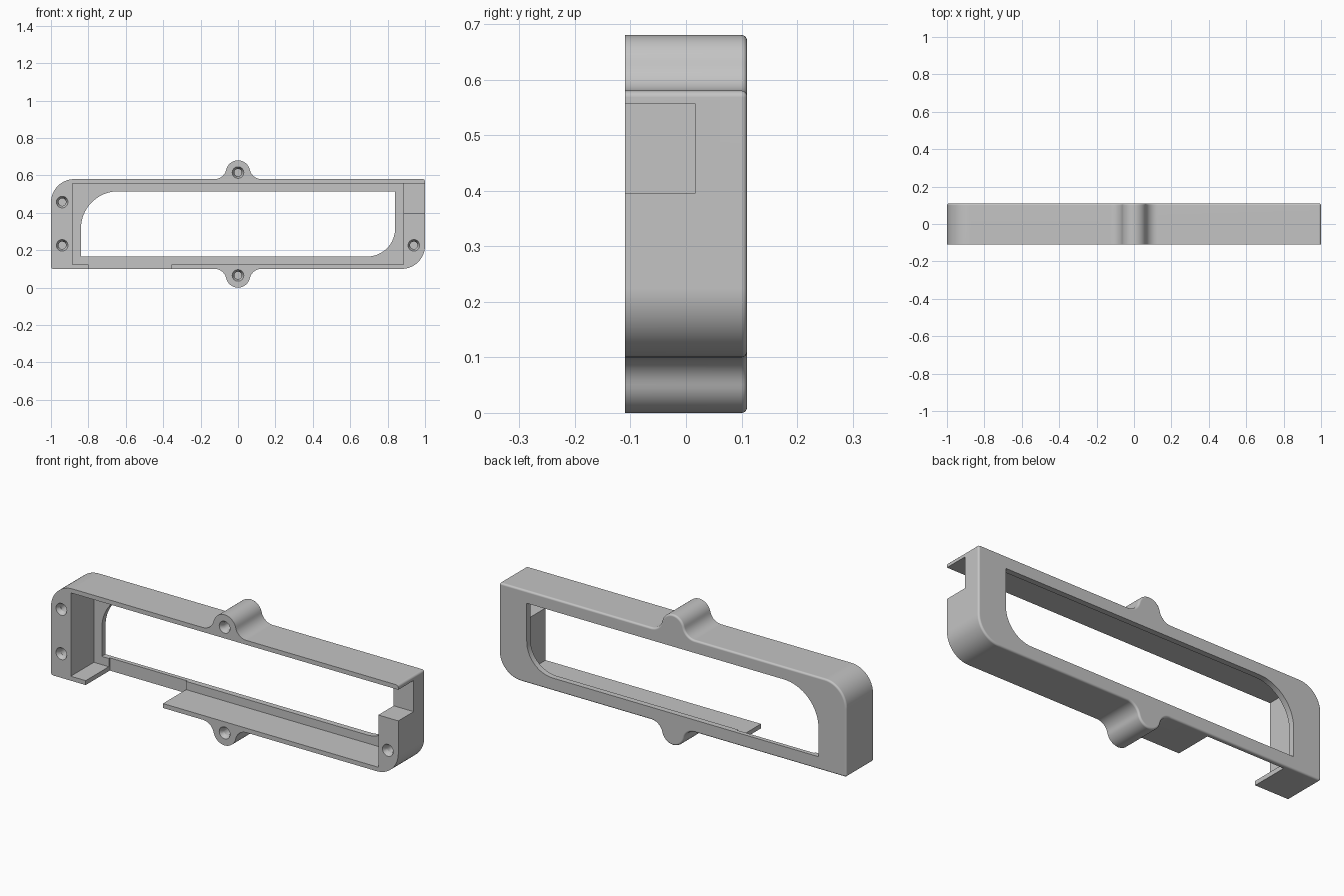
import bpy, bmesh
from math import pi, cos, sin, atan2
from mathutils import Matrix

cube = bpy.data.objects.get("Cube")
if cube:
    bpy.data.objects.remove(cube, do_unlink=True)

FRONT, BACK = -0.11, 0.11
MID = 0.34                      # height of the frame's centre
LEFT, TOP = -1.0, 0.58

grey = bpy.data.materials.new("plain grey")
grey.use_nodes = True
colour = (0.552, 0.552, 0.552, 1)
grey.diffuse_color = colour
grey.node_tree.nodes["Principled BSDF"].inputs["Base Color"].default_value = colour


def arc(cx, cz, r, a0, a1, steps=10):
    return [(cx + r * cos(a0 + (a1 - a0) * i / steps),
             cz + r * sin(a0 + (a1 - a0) * i / steps)) for i in range(steps + 1)]


def box(x0, x1, z0, z1):
    return [(x0, z0), (x1, z0), (x1, z1), (x0, z1)]


def finish(name, bm):
    bmesh.ops.recalc_face_normals(bm, faces=bm.faces)
    mesh = bpy.data.meshes.new(name)
    bm.to_mesh(mesh)
    bm.free()
    mesh.materials.append(grey)
    obj = bpy.data.objects.new(name, mesh)
    bpy.context.collection.objects.link(obj)
    return obj


def prism(name, outline, y0, y1, rim=0):
    """Closed solid from an x-z outline between two depths, optionally with a rounded back rim."""
    bm = bmesh.new()
    near = [bm.verts.new((x, y0, z)) for x, z in outline]
    far = [bm.verts.new((x, y1, z)) for x, z in outline]
    bm.faces.new(near)
    back = bm.faces.new(far[::-1])
    for i in range(len(near)):
        bm.faces.new((near[i - 1], far[i - 1], far[i], near[i]))
    bmesh.ops.recalc_face_normals(bm, faces=bm.faces)
    if rim:
        bmesh.ops.bevel(bm, geom=list(back.edges), offset=rim, segments=4,
                        profile=0.5, affect='EDGES')
    return finish(name, bm)


def countersink(name, x, z):
    bm = bmesh.new()
    y0, y1 = FRONT - 0.01, FRONT + 0.022
    place = Matrix.Translation((x, (y0 + y1) / 2, z)) @ Matrix.Rotation(-pi / 2, 4, 'X')
    bmesh.ops.create_cone(bm, cap_ends=True, segments=32, radius1=0.036, radius2=0.02,
                          depth=y1 - y0, matrix=place)
    return finish(name, bm)


# Outer outline: upper ear with fillets and left corners, then the same turned half round
ear_r, ear_z, fillet_x, fillet_r = 0.065, 0.615, 0.125, 0.063
fillet_z = TOP + fillet_r
a = atan2(fillet_z - ear_z, fillet_x)
half = arc(fillet_x, fillet_z, fillet_r, -pi / 2, -pi + a)
half += arc(0, ear_z, ear_r, a, pi - a, 24)[1:]
half += arc(-fillet_x, fillet_z, fillet_r, -a, -pi / 2)[1:]
half += arc(LEFT + 0.125, TOP - 0.125, 0.125, pi / 2, pi, 16)
bottom = 2 * MID - TOP
half += arc(LEFT + 0.012, bottom + 0.012, 0.012, pi, 1.5 * pi, 3)
outline = half + [(-x, 2 * MID - z) for x, z in half]
frame = prism("frame", outline, FRONT, BACK, rim=0.01)

# Window with two opposite rounded corners
window = [(-0.84, 0.166)] + arc(0.69, 0.316, 0.15, -pi / 2, 0, 16)
window += [(0.84, 0.515)] + arc(-0.64, 0.315, 0.2, pi / 2, pi, 16)

cutters = [
    prism("cavity_cutter", box(-0.886, 0.885, 0.123, 0.557), -0.2, 0.08),
    prism("window_cutter", window, 0.0, 0.2),
    prism("bottom_notch_cutter", box(-0.80, -0.355, 0.05, 0.3), -0.2, 0.088),
    prism("side_notch_cutter", box(0.86, 1.1, 0.395, 0.557), -0.2, 0.016),
]

# Screw holes
for x, z in [(-0.94, 0.457), (-0.94, 0.226), (0.94, 0.226), (0, ear_z), (0, 2 * MID - ear_z)]:
    cutters.append(countersink("countersink_cutter", x, z))
    cutters.append(prism("bore_cutter", arc(x, z, 0.02, 0, 2 * pi, 32)[:-1], -0.2, 0.0))

# Cut everything, then drop the cutters
bpy.ops.object.select_all(action='DESELECT')
bpy.context.view_layer.objects.active = frame
frame.select_set(True)
for cutter in cutters:
    cutter.hide_render = True
    mod = frame.modifiers.new("cut", 'BOOLEAN')
    mod.operation = 'DIFFERENCE'
    mod.solver = 'EXACT'
    mod.object = cutter
    bpy.ops.object.modifier_apply(modifier=mod.name)
    bpy.data.objects.remove(cutter, do_unlink=True)

bpy.ops.object.shade_smooth_by_angle(angle=0.55)
weighted = frame.modifiers.new("flat shading", 'WEIGHTED_NORMAL')
weighted.keep_sharp = True
